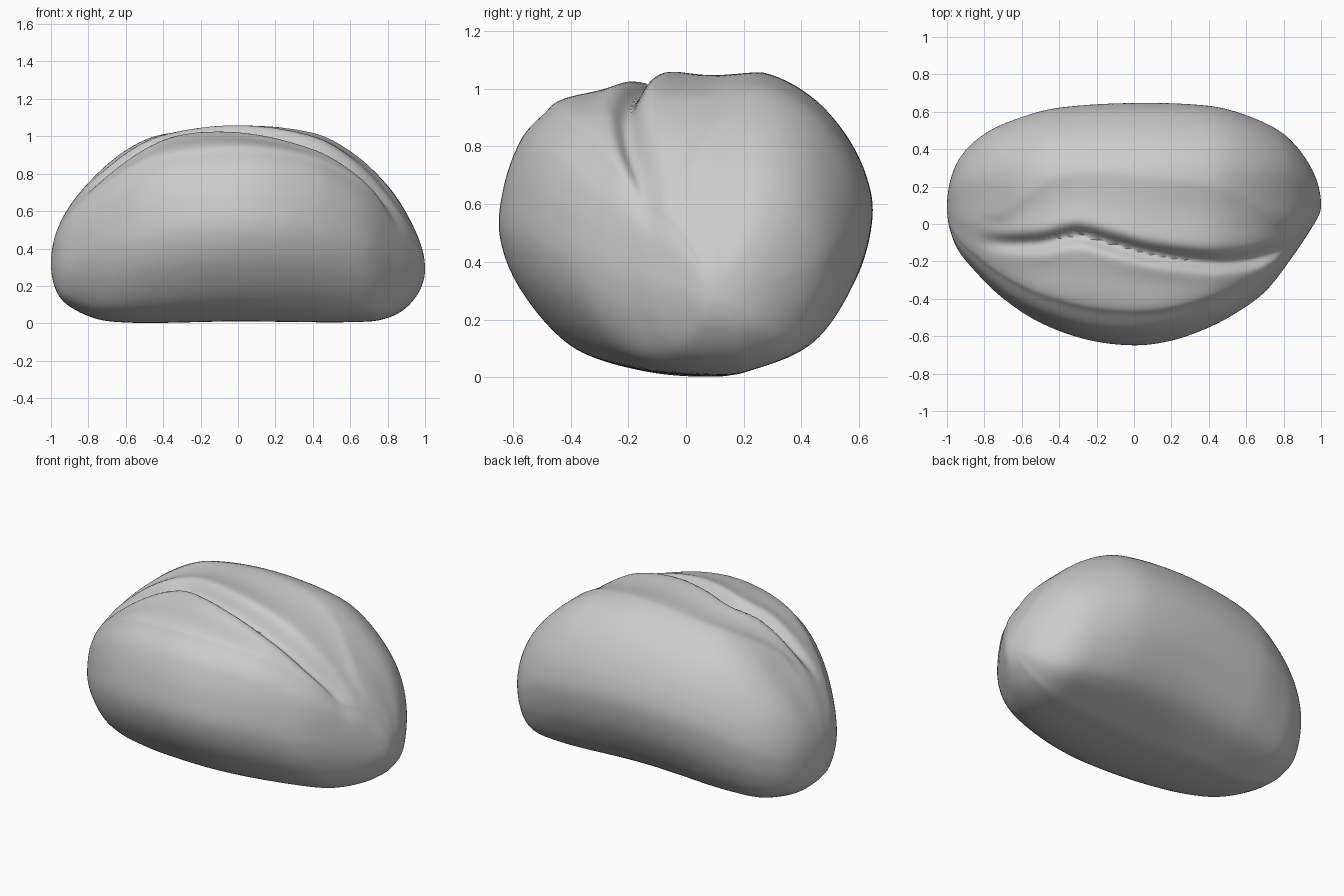
import bpy, bmesh, math

if "Cube" in bpy.data.objects:
    bpy.data.objects.remove(bpy.data.objects["Cube"])

ROWS, SEG = 100, 200


def curve(pts, t):
    """Smooth interpolation through (position, value) pairs."""
    t = min(max(t, pts[0][0]), pts[-1][0])
    i = 0
    while i < len(pts) - 2 and t > pts[i + 1][0]:
        i += 1

    def slope(k):
        a, b = pts[max(k - 1, 0)], pts[min(k + 1, len(pts) - 1)]
        return (b[1] - a[1]) / (b[0] - a[0])
    (x0, y0), (x1, y1) = pts[i], pts[i + 1]
    h = x1 - x0
    u = (t - x0) / h
    return ((2*u**3 - 3*u*u + 1) * y0 + (u**3 - 2*u*u + u) * h * slope(i)
            + (3*u*u - 2*u**3) * y1 + (u**3 - u*u) * h * slope(i + 1))


def by_angle(pts):
    return [(math.asin(x), v) for x, v in pts]


# outlines along the length
TOP = by_angle([(-1, .32), (-.97, .49), (-.8, .75), (-.6, .925), (-.4, 1.02),
                (0, 1.07), (.4, 1.02), (.6, .92), (.8, .735), (.95, .49), (1, .29)])
BOTTOM = by_angle([(-1, .32), (-.97, .17), (-.9, .09), (-.68, .01), (0, .01),
                   (.7, .01), (.85, .05), (.95, .14), (1, .29)])
BACK = by_angle([(-1, .09), (-.95, .32), (-.8, .48), (-.6, .57), (-.4, .62), (0, .645),
                 (.4, .63), (.6, .58), (.8, .48), (.93, .33), (1, .1)])
FRONT = by_angle([(-1, .09), (-.95, -.12), (-.85, -.25), (-.7, -.395), (-.5, -.525), (-.25, -.615),
                  (0, -.645), (.2, -.62), (.4, -.55), (.55, -.47), (.7, -.36), (.85, -.17), (.95, -.02), (1, .1)])
# split line, back edge of the dish behind it, and their strength
SPLIT = [(-.9, -.07), (-.75, -.10), (-.5, -.10), (-.3, -.06), (-.1, -.11), (.1, -.16),
         (.4, -.2), (.6, -.19), (.75, -.15), (.92, -.1)]
DISH = [(-.7, .05), (-.45, .24), (-.2, .28), (.2, .24), (.5, .18), (.8, .02)]
FADE = [(-1, 0), (-.85, 0), (-.65, .8), (-.4, 1), (.5, 1), (.75, .8), (.92, 0), (1, 0)]

# closed cross-section (y, z)
SECTION = [(.645, .54), (.625, .69), (.55, .84), (.43, .97), (.27, 1.05), (.05, 1.065), (-.15, 1.055),
           (-.32, 1.0), (-.44, .955), (-.49, .91), (-.57, .82), (-.63, .66), (-.645, .48), (-.57, .29),
           (-.4, .1), (-.18, .02), (.05, 0), (.2, .025), (.44, .13), (.59, .34)]
n = len(SECTION)
LOOP = [[(k, SECTION[k % n][c]) for k in range(-2, n + 3)] for c in (0, 1)]
PROFILE = [(curve(LOOP[0], n * j / SEG) / .645, curve(LOOP[1], n * j / SEG) / 1.065) for j in range(SEG)]


def split_offset(x, y):
    """Height change across the split: front lip, crease, dished back slope."""
    dy = y - curve(SPLIT, x)
    width = max(.05, curve(DISH, x) - curve(SPLIT, x) - .05)
    u = (dy - .05) / width
    crease = -.08 * math.exp(-(dy / .045) ** 2)
    lip = -.02 * math.exp(-((dy + .12) / .13) ** 2)
    dish = -.022 * math.sin(math.pi * u) if 0 < u < 1 else 0
    return crease + lip + dish


bm = bmesh.new()
rings = []
for i in range(1, ROWS):
    t = math.pi * (i / ROWS - .5)
    x = math.sin(t)
    top, bot, back, front = (curve(c, t) for c in (TOP, BOTTOM, BACK, FRONT))
    fade = max(0, curve(FADE, x))
    ring = []
    for py, pz in PROFILE:
        # fuller corners towards the ends
        corner = math.sin(2 * math.atan2(2 * pz - 1, py)) ** 2
        full = 1 + .05 * x * x * corner
        y = (back + front) / 2 + full * py * (back - front) / 2
        z = (bot + top) / 2 + full * (pz - .5) * (top - bot)
        upper = min(1, max(0, (pz - .6) / .2))
        z += fade * upper * split_offset(x, y)
        ring.append(bm.verts.new((x, y, z)))
    rings.append(ring)

for a, b in zip(rings, rings[1:]):
    for j in range(SEG):
        k = (j + 1) % SEG
        bm.faces.new((a[j], a[k], b[k], b[j]))
# rounded end tips
for ring, pos in ((rings[0], (-1, .09, .32)), (rings[-1], (1, .1, .29))):
    tip = bm.verts.new(pos)
    for j in range(SEG):
        bm.faces.new((tip, ring[j], ring[(j + 1) % SEG]))
bmesh.ops.recalc_face_normals(bm, faces=bm.faces)

mesh = bpy.data.meshes.new("split_loaf")
bm.to_mesh(mesh)
bm.free()
loaf = bpy.data.objects.new("split_loaf", mesh)
bpy.context.collection.objects.link(loaf)
bpy.context.view_layer.objects.active = loaf
loaf.select_set(True)
bpy.ops.object.shade_smooth_by_angle(angle=math.radians(50))
